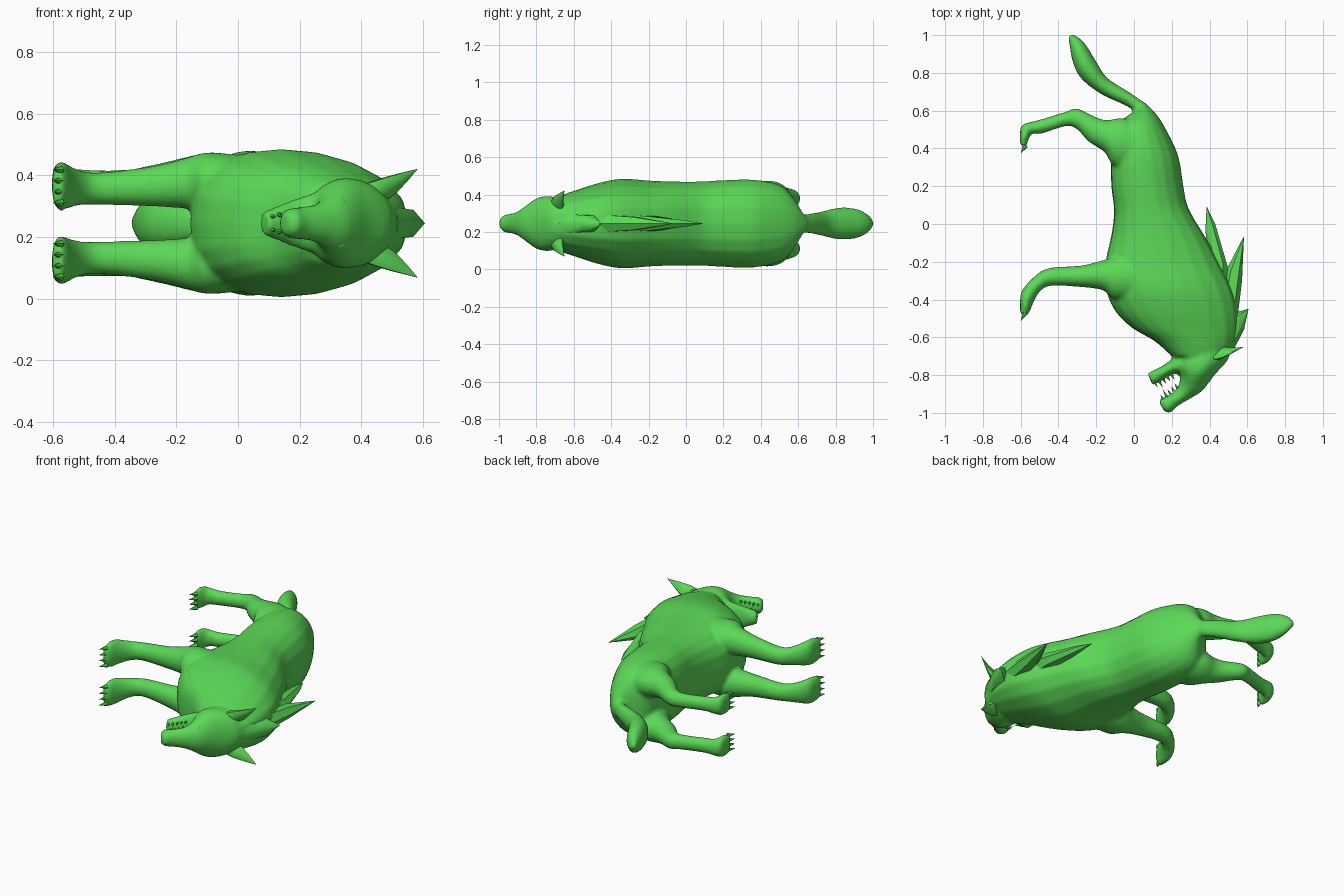
import bpy, bmesh, math
from mathutils import Vector

old = bpy.data.objects.get("Cube")
if old:
    bpy.data.objects.remove(old)

MID = 0.245  # height of the symmetry plane: the animal lies on its side

green = bpy.data.materials.new("green")
green.use_nodes = True
COLOR = (0.105, 0.69, 0.095, 1)
green.diffuse_color = COLOR
green.node_tree.nodes["Principled BSDF"].inputs["Base Color"].default_value = COLOR


def smooth_rows(rows, steps):
    """Insert Catmull-Rom rows between the given section rows."""
    out = []
    for i in range(len(rows) - 1):
        p0, p1 = rows[max(i - 1, 0)], rows[i]
        p2, p3 = rows[i + 1], rows[min(i + 2, len(rows) - 1)]
        for s in range(steps):
            t = s / steps
            out.append([b + t * ((c - a) + t * ((2*a - 5*b + 4*c - d) + t * (3*b - a - 3*c + d))) / 2
                        for a, b, c, d in zip(p0, p1, p2, p3)])
    return out + [list(rows[-1])]


def loft(bm, rows, sides=20, steps=3, side=1, skew=1.0, power=1.0):
    """Rows: back edge x, y, front edge x, y, half width, sideways offset."""
    rings = []
    for ax, ay, bx, by, w, c in smooth_rows(rows, steps):
        ring = []
        for k in range(sides):
            a = math.tau * k / sides
            f = ((1 + math.cos(a)) / 2) ** skew
            sn = math.sin(a)
            lat = c + w * math.copysign(abs(sn) ** power, sn)
            ring.append(bm.verts.new((bx + (ax - bx) * f, by + (ay - by) * f, MID + side * lat)))
        rings.append(ring)
    faces = [bm.faces.new(rings[0]), bm.faces.new(rings[-1])]
    for r, q in zip(rings, rings[1:]):
        for k in range(sides):
            n = (k + 1) % sides
            faces.append(bm.faces.new((r[k], r[n], q[n], q[k])))
    bmesh.ops.recalc_face_normals(bm, faces=faces)


def spike(bm, base, tip, radius, sides=6):
    """Small cone from base to tip."""
    base, tip = Vector(base), Vector(tip)
    rot = (tip - base).to_track_quat('Z', 'Y')
    ring = [bm.verts.new(base + rot @ Vector((radius * math.cos(math.tau * k / sides),
                                              radius * math.sin(math.tau * k / sides), 0)))
            for k in range(sides)]
    top = bm.verts.new(tip)
    faces = [bm.faces.new(ring[::-1])]
    faces += [bm.faces.new((ring[k], ring[(k + 1) % sides], top)) for k in range(sides)]
    bmesh.ops.recalc_face_normals(bm, faces=faces)


def finish(name, bm, angle=35):
    mesh = bpy.data.meshes.new(name)
    bm.to_mesh(mesh)
    bm.free()
    mesh.materials.append(green)
    ob = bpy.data.objects.new(name, mesh)
    bpy.context.collection.objects.link(ob)
    bpy.ops.object.select_all(action='DESELECT')
    ob.select_set(True)
    bpy.context.view_layer.objects.active = ob
    bpy.ops.object.shade_smooth_by_angle(angle=math.radians(angle))
    return ob


# Trunk, from rump to neck
bm = bmesh.new()
loft(bm, [(.05, .65, .01, .60, .05, 0), (.115, .585, -.03, .575, .13, 0),
          (.17, .50, -.10, .51, .205, 0), (.235, .36, -.12, .36, .235, 0),
          (.262, .20, -.12, .20, .232, 0), (.29, .08, -.105, .07, .225, 0),
          (.385, -.08, -.12, -.06, .225, 0), (.45, -.20, -.15, -.20, .23, 0),
          (.52, -.34, -.15, -.34, .24, 0), (.55, -.45, -.10, -.46, .22, 0),
          (.55, -.56, -.01, -.55, .19, 0), (.53, -.64, .11, -.62, .165, 0),
          (.50, -.70, .20, -.70, .14, 0)], skew=1.2, power=.85)

# Skull and muzzle
loft(bm, [(.52, -.62, .24, -.66, .13, 0), (.50, -.715, .21, -.75, .147, 0),
          (.43, -.795, .24, -.80, .137, 0), (.365, -.88, .24, -.84, .092, 0),
          (.305, -.92, .22, -.88, .064, 0), (.23, -.965, .175, -.912, .053, 0),
          (.195, -1.0, .14, -.922, .048, 0), (.163, -.995, .133, -.945, .032, 0)])

# Lower jaw
loft(bm, [(.27, -.79, .23, -.69, .10, 0), (.20, -.797, .16, -.745, .078, 0),
          (.15, -.828, .115, -.768, .058, 0), (.10, -.855, .07, -.79, .038, 0)])

# Tail
loft(bm, [(.07, .63, .03, .57, .05, 0), (-.02, .695, -.03, .62, .052, 0),
          (-.14, .772, -.17, .685, .065, 0), (-.20, .86, -.28, .77, .085, 0),
          (-.255, .95, -.325, .86, .08, 0), (-.30, .992, -.34, .94, .05, 0),
          (-.33, 1.005, -.35, .995, .012, 0)])

# Legs
front_leg = [(.10, -.17, .10, -.40, .08, .13), (-.08, -.17, -.10, -.40, .095, .135),
             (-.17, -.193, -.16, -.352, .083, .13), (-.28, -.22, -.27, -.335, .066, .12),
             (-.45, -.233, -.44, -.327, .053, .112), (-.53, -.28, -.50, -.36, .058, .115),
             (-.595, -.355, -.535, -.42, .077, .12), (-.603, -.42, -.55, -.46, .08, .12),
             (-.603, -.475, -.57, -.487, .062, .12)]
hind_leg = [(.10, .50, .05, .28, .08, .13), (-.05, .56, -.10, .30, .095, .135),
            (-.14, .55, -.155, .38, .08, .14), (-.20, .565, -.24, .435, .062, .14),
            (-.30, .612, -.30, .50, .05, .135), (-.36, .595, -.36, .518, .044, .13),
            (-.50, .552, -.50, .475, .044, .13), (-.593, .525, -.535, .483, .055, .13),
            (-.603, .47, -.56, .445, .068, .13), (-.603, .42, -.57, .405, .055, .13)]
for side in (1, -1):
    for leg in (front_leg, hind_leg):
        loft(bm, leg, side=side)

# Fuse all overlapping parts into one soft skin
body = finish("body", bm)
fuse = body.modifiers.new("fuse", 'REMESH')
fuse.mode = 'VOXEL'
fuse.voxel_size = 0.011
fuse.use_smooth_shade = True
soft = body.modifiers.new("soften", 'SMOOTH')
soft.factor = 0.5
soft.iterations = 6

# Mane tufts along the neck
bm = bmesh.new()
for tuft in ([(.50, -.34, .36, -.30, .055, 0), (.50, -.24, .39, -.13, .045, 0),
              (.43, 0, .378, -.04, .02, 0), (.386, .09, .384, .09, .001, 0)],
             [(.55, -.48, .46, -.42, .055, 0), (.572, -.30, .49, -.24, .04, 0),
              (.582, -.07, .579, -.07, .001, 0)],
             [(.52, -.68, .48, -.58, .06, 0), (.582, -.56, .53, -.47, .05, 0),
              (.606, -.45, .603, -.45, .001, 0)]):
    loft(bm, tuft, sides=6, steps=1)
finish("mane", bm, 50)

# Ears
bm = bmesh.new()
for side in (1, -1):
    loft(bm, [(.47, -.65, .39, -.73, .045, .09), (.525, -.655, .46, -.715, .032, .122),
              (.582, -.65, .579, -.652, .001, .175)], sides=8, steps=2, side=side)
finish("ears", bm, 50)

# Claws on every toe
bm = bmesh.new()
for side in (1, -1):
    for y, offset, spread in ((-.47, .12, .036), (.415, .13, .03)):
        for i in range(4):
            z = MID + side * (offset + (i - 1.5) * spread)
            spike(bm, (-.575, y, z), (-.6, y - .043, z), .014)
finish("claws", bm)

# Teeth of both jaws
bm = bmesh.new()
for side in (1, -1):
    for i in range(5):
        t = i / 4
        z = MID + side * (.022 + .022 * t)
        long = .035 if i == 1 else .02
        spike(bm, (.155 + .075 * t, -.93 + .06 * t, z),
              (.15 + .075 * t - long / 2, -.925 + .06 * t + long, z), .008)
        spike(bm, (.11 + .09 * t, -.84 + .04 * t, z),
              (.115 + .09 * t + long / 2, -.845 + .04 * t - long, z), .008)
finish("teeth", bm)

# Almond eyes
bm = bmesh.new()
for side in (1, -1):
    made = bmesh.ops.create_uvsphere(bm, u_segments=12, v_segments=8, radius=1)["verts"]
    for v in made:
        v.co = Vector((.328 + .02 * v.co.x, -.866 + .01 * v.co.y,
                       MID + side * .068 + .014 * v.co.z))
finish("eyes", bm)
